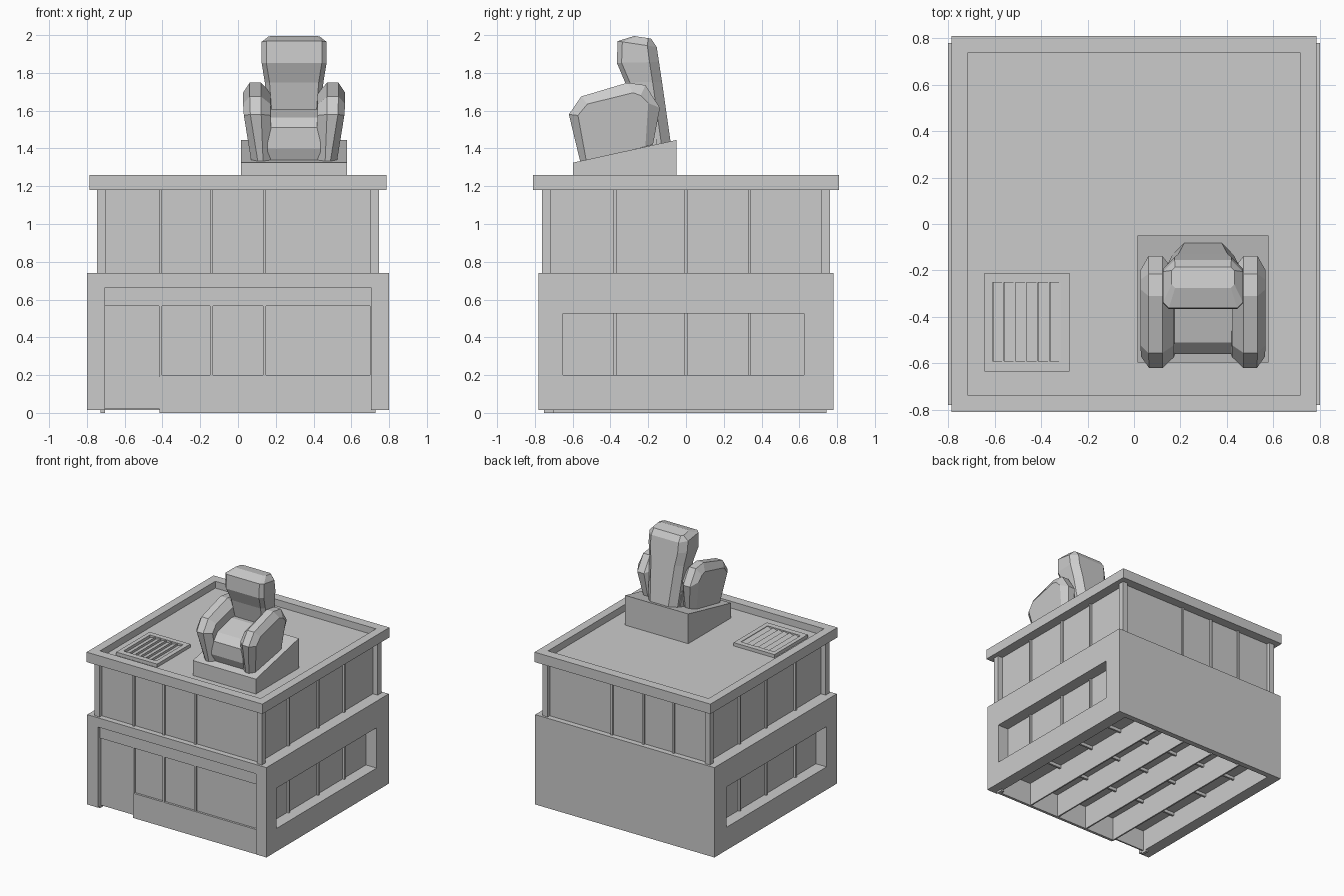
import bpy, bmesh, math
from mathutils import Vector

if "Cube" in bpy.data.objects:
    bpy.data.objects.remove(bpy.data.objects["Cube"])


def finish(name, bm):
    bmesh.ops.recalc_face_normals(bm, faces=bm.faces)
    me = bpy.data.meshes.new(name)
    bm.to_mesh(me)
    bm.free()
    ob = bpy.data.objects.new(name, me)
    bpy.context.collection.objects.link(ob)
    return ob


def box(name, x0, x1, y0, y1, z0, z1):
    bm = bmesh.new()
    bmesh.ops.create_cube(bm, size=1)
    for v in bm.verts:
        v.co = Vector(((x0 + x1) / 2 + v.co.x * (x1 - x0),
                       (y0 + y1) / 2 + v.co.y * (y1 - y0),
                       (z0 + z1) / 2 + v.co.z * (z1 - z0)))
    return finish(name, bm)


def loft(name, rings):
    bm = bmesh.new()
    rows = [[bm.verts.new(p) for p in r] for r in rings]
    n = len(rows[0])
    for a, b in zip(rows, rows[1:]):
        for i in range(n):
            j = (i + 1) % n
            bm.faces.new((a[i], a[j], b[j], b[i]))
    bm.faces.new(rows[0])
    bm.faces.new(rows[-1])
    return finish(name, bm)


def frame(name, outer, inner, d0, d1, place):
    """Rectangular ring; outer/inner = (u0, u1, v0, v1), place maps (u, v, depth)."""
    def ring(r, d):
        return [place(u, v, d) for u, v in
                ((r[0], r[2]), (r[1], r[2]), (r[1], r[3]), (r[0], r[3]))]
    bm = bmesh.new()
    rows = [[bm.verts.new(p) for p in ring(r, d)]
            for r, d in ((outer, d0), (outer, d1), (inner, d1), (inner, d0))]
    for k in range(4):
        a, b = rows[k], rows[(k + 1) % 4]
        for i in range(4):
            j = (i + 1) % 4
            bm.faces.new((a[i], a[j], b[j], b[i]))
    return finish(name, bm)


def flat(u, v, d):
    return (u, v, d)


# Glazed core shared by both storeys
box("glass_core", -0.705, 0.705, -0.735, 0.735, 0.19, 1.19)

# Lower storey walls: sides with window openings, plain back, open front surround
for s, side in ((-1, "left"), (1, "right")):
    frame(side + "_wall", (-0.78, 0.78, 0.015, 0.74), (-0.65, 0.625, 0.2, 0.525),
          0.705, 0.8, lambda u, v, d, s=s: (s * d, u, v))
box("back_wall", -0.8, 0.8, 0.735, 0.78, 0.015, 0.74)
box("front_lintel", -0.8, 0.8, -0.78, -0.73, 0.665, 0.74)
for s, side in ((-1, "left"), (1, "right")):
    x = sorted((s * 0.727, s * 0.8))
    box("front_pier_" + side, x[0], x[1], -0.78, -0.70, 0.015, 0.665)

# Shopfront: header, sill panel, door
box("front_header", -0.727, 0.727, -0.752, -0.73, 0.565, 0.665)
box("front_sill", -0.41, 0.727, -0.752, -0.73, 0, 0.2)
box("door", -0.705, -0.41, -0.742, -0.73, 0.02, 0.565)
box("door_jamb", -0.727, -0.705, -0.752, -0.70, 0, 0.565)
box("shop_end_post", 0.70, 0.727, -0.752, -0.70, 0, 0.565)

# Mullions running through the building, both directions
MX, MY = (-0.41, -0.14, 0.14, 0.41), (-0.375, 0.0, 0.335)
for i, x in enumerate(MX[:3]):
    box(f"mullion_x_{i}", x - 0.008, x + 0.008, -0.75, 0.75, 0.19, 1.19)
for i, y in enumerate(MY):
    box(f"mullion_y_{i}", -0.722, 0.722, y - 0.008, y + 0.008, 0.165, 1.19)
# Floor ribs visible from below
for i, x in enumerate(MX):
    box(f"floor_rib_{i}", x - 0.006, x + 0.006, -0.745, 0.745, 0.0, 0.2)

# Upper storey corner posts
for sx in (-1, 1):
    for sy in (-1, 1):
        x, y = sorted((sx * 0.702, sx * 0.747)), sorted((sy * 0.715, sy * 0.762))
        box("corner_post", *x, *y, 0.73, 1.19)

# Roof with raised rim
frame("roof_rim", (-0.785, 0.785, -0.81, 0.81), (-0.717, 0.717, -0.735, 0.735),
      1.18, 1.26, flat)
box("roof_deck", -0.72, 0.72, -0.737, 0.737, 1.18, 1.205)

# Roof vent with slanted slats
frame("vent_frame", (-0.643, -0.278, -0.635, -0.21), (-0.61, -0.315, -0.59, -0.252),
      1.2, 1.232, flat)
for i in range(6):
    x = -0.607 + i * 0.049
    loft(f"vent_slat_{i}", [[(x, y, 1.2), (x + 0.047, y, 1.2), (x + 0.047, y, 1.228),
                            (x, y, 1.212)] for y in (-0.59, -0.252)])

# Sloped pedestal
loft("pedestal", [[(x, -0.597, 1.2), (x, -0.05, 1.2), (x, -0.05, 1.445), (x, -0.597, 1.325)]
                  for x in (0.015, 0.578)])

CX = 0.297
# Seat cushion
SEAT = ((-0.53, 1.33), (-0.56, 1.4), (-0.56, 1.51), (-0.51, 1.565),
        (-0.33, 1.61), (-0.18, 1.6), (-0.15, 1.41))
loft("seat", [[(CX + w, y, z) for y, z in SEAT] for w in (-0.14, 0.14)])

# Backrest: octagonal sections (z, front y, back y, half width)
rings = []
for z, yf, yb, w in ((1.42, -0.25, -0.08, 0.13), (1.75, -0.322, -0.127, 0.155),
                     (1.855, -0.366, -0.143, 0.172), (1.955, -0.362, -0.155, 0.172),
                     (1.995, -0.275, -0.185, 0.135)):
    cf, cb = 0.025, 0.05
    if z > 1.98:
        cf = cb = 0.015
    rings.append([(CX + px, py, z + (-0.275 - py) * (-0.02 if z < 1.9 else 0.15)) for px, py in (
        (-w + cf, yf), (w - cf, yf), (w, yf + cf), (w, yb - cb),
        (w - cb, yb), (-w + cb, yb), (-w, yb - cb), (-w, yf + cf))])
loft("backrest", rings)

# Armrests: side profile lofted across the width, leaning outward with height
ARM = ((-0.56, 1.33), (-0.62, 1.58), (-0.555, 1.675), (-0.31, 1.748),
       (-0.215, 1.735), (-0.138, 1.615), (-0.175, 1.42))
INSET = ((-0.528, 1.335), (-0.572, 1.575), (-0.522, 1.665), (-0.28, 1.725),
         (-0.24, 1.71), (-0.2, 1.64), (-0.215, 1.41))
for s, side in ((-1, "left"), (1, "right")):
    rings = []
    for prof, w in ((INSET, 0.27), (ARM, 0.235), (ARM, 0.175), (INSET, 0.125)):
        drop = 0.0 if prof is ARM else 0.03
        rings.append([(CX + s * (w - 0.1 * max(0, 1.6 - z) * (1.6 if w > 0.2 else 0.4)), y,
                       z - (drop if 1.65 < z else 0)) for y, z in prof])
    loft("armrest_" + side, rings)
